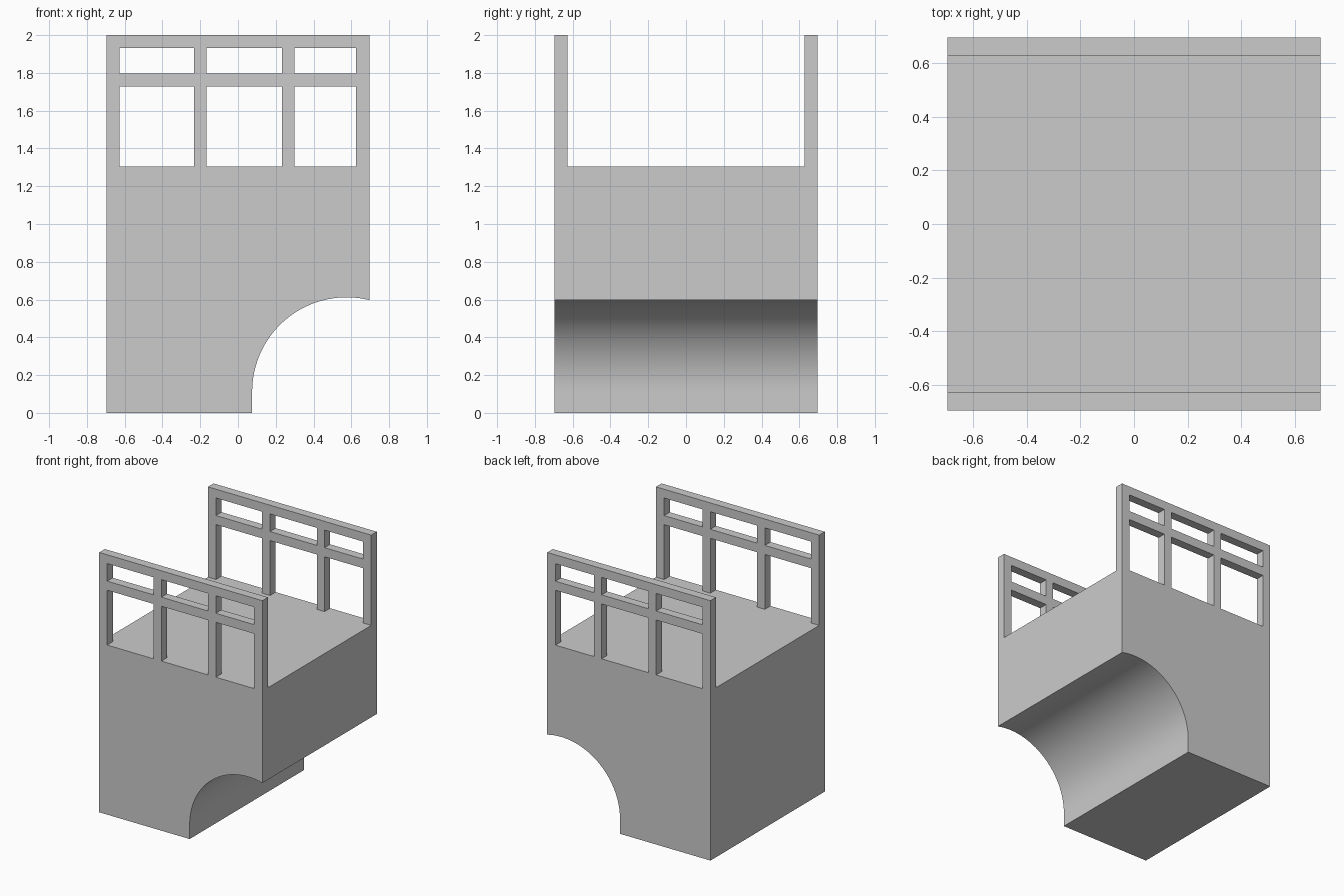
import bpy, bmesh, math

if "Cube" in bpy.data.objects:
    bpy.data.objects.remove(bpy.data.objects["Cube"])

H = 0.695      # half width and depth
DECK = 1.305   # deck height


def finish(bm, name):
    bmesh.ops.recalc_face_normals(bm, faces=bm.faces)
    mesh = bpy.data.meshes.new(name)
    bm.to_mesh(mesh)
    bm.free()
    ob = bpy.data.objects.new(name, mesh)
    bpy.context.collection.objects.link(ob)
    return ob


def extrude_y(bm, faces, depth):
    new = bmesh.ops.extrude_face_region(bm, geom=faces)["geom"]
    verts = [g for g in new if isinstance(g, bmesh.types.BMVert)]
    bmesh.ops.translate(bm, verts=verts, vec=(0, depth, 0))


# Body block: side profile with the curved cut-out, extruded across the depth
cx, cz, r = 0.575, 0.112, 0.5
end = math.acos((H - cx) / r)
arc = [math.pi + (end - math.pi) * i / 32 for i in range(33)]
profile = [(H, DECK), (-H, DECK), (-H, 0), (cx - r, 0)]
profile += [(cx + r * math.cos(a), cz + r * math.sin(a)) for a in arc]
bm = bmesh.new()
face = bm.faces.new([bm.verts.new((x, -H, z)) for x, z in profile])
extrude_y(bm, [face], 2 * H)
body = finish(bm, "body_block")
bpy.context.view_layer.objects.active = body
body.select_set(True)
bpy.ops.object.shade_smooth_by_angle(angle=math.radians(30))


# Window railings: a cell grid with the openings left out, extruded
def railing(name, y, depth):
    xs = [-H, -0.627, -0.233, -0.166, 0.232, 0.298, 0.625, H]
    zs = [DECK, 1.727, 1.797, 1.932, 2.0]
    bm = bmesh.new()
    grid = [[bm.verts.new((x, y, z)) for z in zs] for x in xs]
    faces = []
    for i in range(len(xs) - 1):
        for k in range(len(zs) - 1):
            if i % 2 == 0 or k % 2 == 1:
                faces.append(bm.faces.new((grid[i][k], grid[i + 1][k],
                                           grid[i + 1][k + 1], grid[i][k + 1])))
    bmesh.ops.delete(bm, geom=[v for v in bm.verts if not v.link_faces], context='VERTS')
    extrude_y(bm, faces, depth)
    return finish(bm, name)


railing("front_railing", -H, 0.068)
railing("back_railing", H, -0.068)
